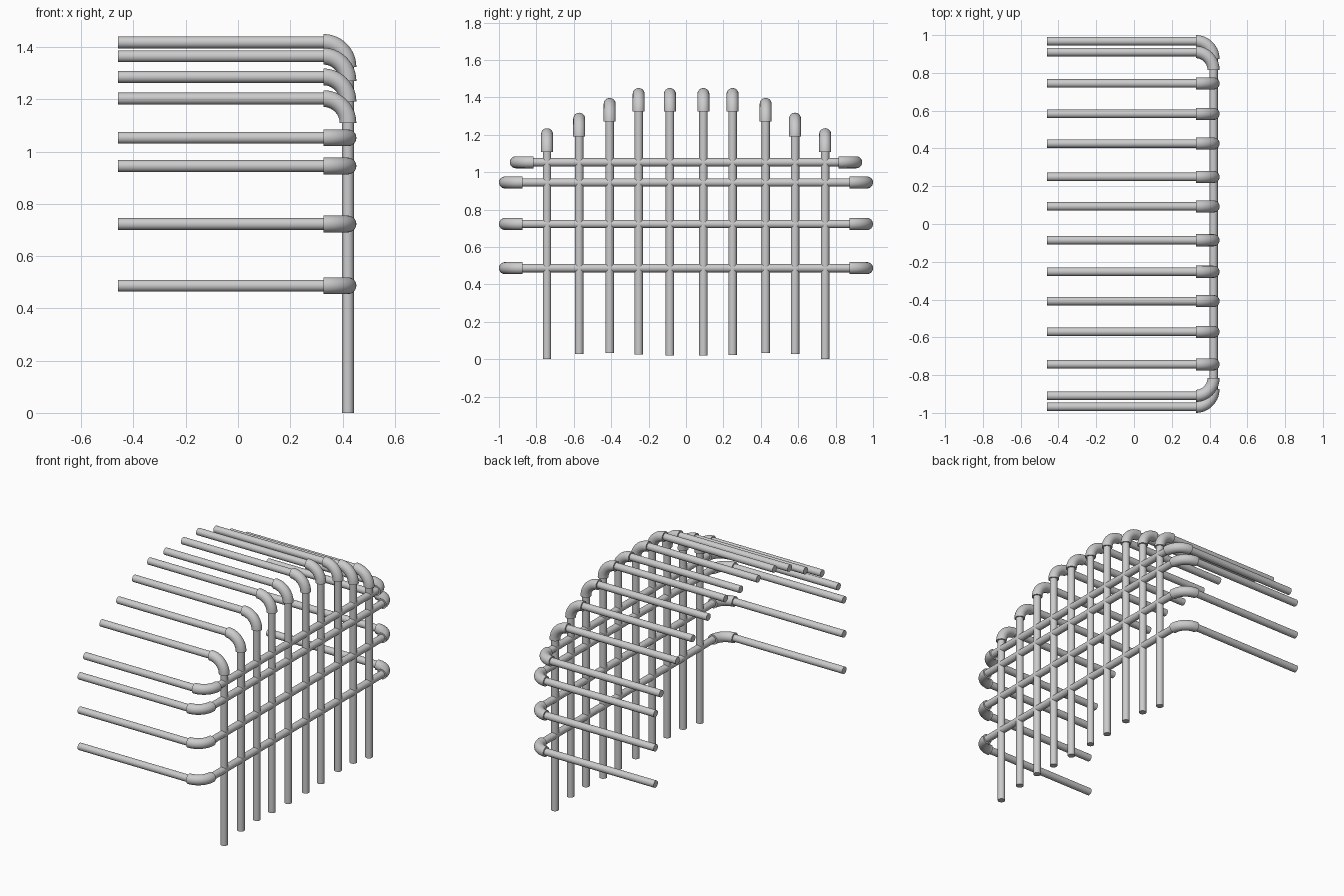
import bpy, bmesh, math
from mathutils import Vector

if "Cube" in bpy.data.objects:
    bpy.data.objects.remove(bpy.data.objects["Cube"])

PIPE_R, ELBOW_R, BEND = 0.0225, 0.032, 0.094
X, X_END = 0.421, -0.46      # grid plane and free end of the arms
SIDES = 32


def finish(name, bm):
    bmesh.ops.recalc_face_normals(bm, faces=bm.faces)
    mesh = bpy.data.meshes.new(name)
    bm.to_mesh(mesh)
    bm.free()
    ob = bpy.data.objects.new(name, mesh)
    bpy.context.collection.objects.link(ob)
    bpy.ops.object.select_all(action='DESELECT')
    ob.select_set(True)
    bpy.context.view_layer.objects.active = ob
    bpy.ops.object.shade_smooth_by_angle(angle=math.radians(35))


def pipe(name, start, end):
    """Straight capped pipe between two points."""
    a, b = Vector(start), Vector(end)
    bm = bmesh.new()
    bmesh.ops.create_cone(bm, cap_ends=True, segments=SIDES, radius1=PIPE_R,
                          radius2=PIPE_R, depth=(b - a).length)
    rot = (b - a).to_track_quat('Z', 'Y').to_matrix()
    for v in bm.verts:
        v.co = rot @ v.co + (a + b) / 2
    finish(name, bm)


def elbow(name, corner, out):
    """Quarter bend joining a grid pipe (pointing along out) to an arm along -x."""
    ax, out = Vector((1, 0, 0)), Vector(out)
    normal = ax.cross(out)
    centre = Vector(corner) - BEND * (ax + out)
    bm, rings, steps = bmesh.new(), [], 14
    for i in range(steps + 1):
        t = math.pi / 2 * i / steps
        radial = ax * math.cos(t) + out * math.sin(t)
        ring = []
        for k in range(SIDES):
            p = 2 * math.pi * k / SIDES
            ring.append(bm.verts.new(centre + radial * (BEND + ELBOW_R * math.cos(p))
                                     + normal * ELBOW_R * math.sin(p)))
        rings.append(ring)
    for r0, r1 in zip(rings, rings[1:]):
        for k in range(SIDES):
            j = (k + 1) % SIDES
            bm.faces.new((r0[k], r0[j], r1[j], r1[k]))
    bm.faces.new(rings[0])
    bm.faces.new(rings[-1])
    finish(name, bm)


# Upright pipes with roof arms: y, bend height, foot height
uprights = [(-0.743, 1.203, 0.0), (-0.571, 1.286, 0.027), (-0.408, 1.365, 0.034),
            (-0.253, 1.418, 0.026), (-0.086, 1.418, 0.021), (0.093, 1.418, 0.021),
            (0.249, 1.418, 0.022), (0.426, 1.365, 0.034), (0.583, 1.286, 0.027),
            (0.744, 1.203, 0.0)]
for n, (y, z, foot) in enumerate(uprights, 1):
    pipe(f"upright_pipe_{n}", (X, y, foot), (X, y, z - BEND + 0.005))
    pipe(f"roof_arm_{n}", (X - BEND + 0.005, y, z), (X_END, y, z))
    elbow(f"roof_elbow_{n}", (X, y, z), (0, 0, 1))

# Cross pipes with side arms: height, half width
rails = [(0.487, 0.968), (0.723, 0.968), (0.945, 0.968), (1.053, 0.91)]
for n, (z, w) in enumerate(rails, 1):
    reach = w - BEND + 0.005
    pipe(f"cross_pipe_{n}", (X, -reach, z), (X, reach, z))
    for side, s in (("near", -1), ("far", 1)):
        pipe(f"{side}_side_arm_{n}", (X - BEND + 0.005, s * w, z), (X_END, s * w, z))
        elbow(f"{side}_side_elbow_{n}", (X, s * w, z), (0, s, 0))
